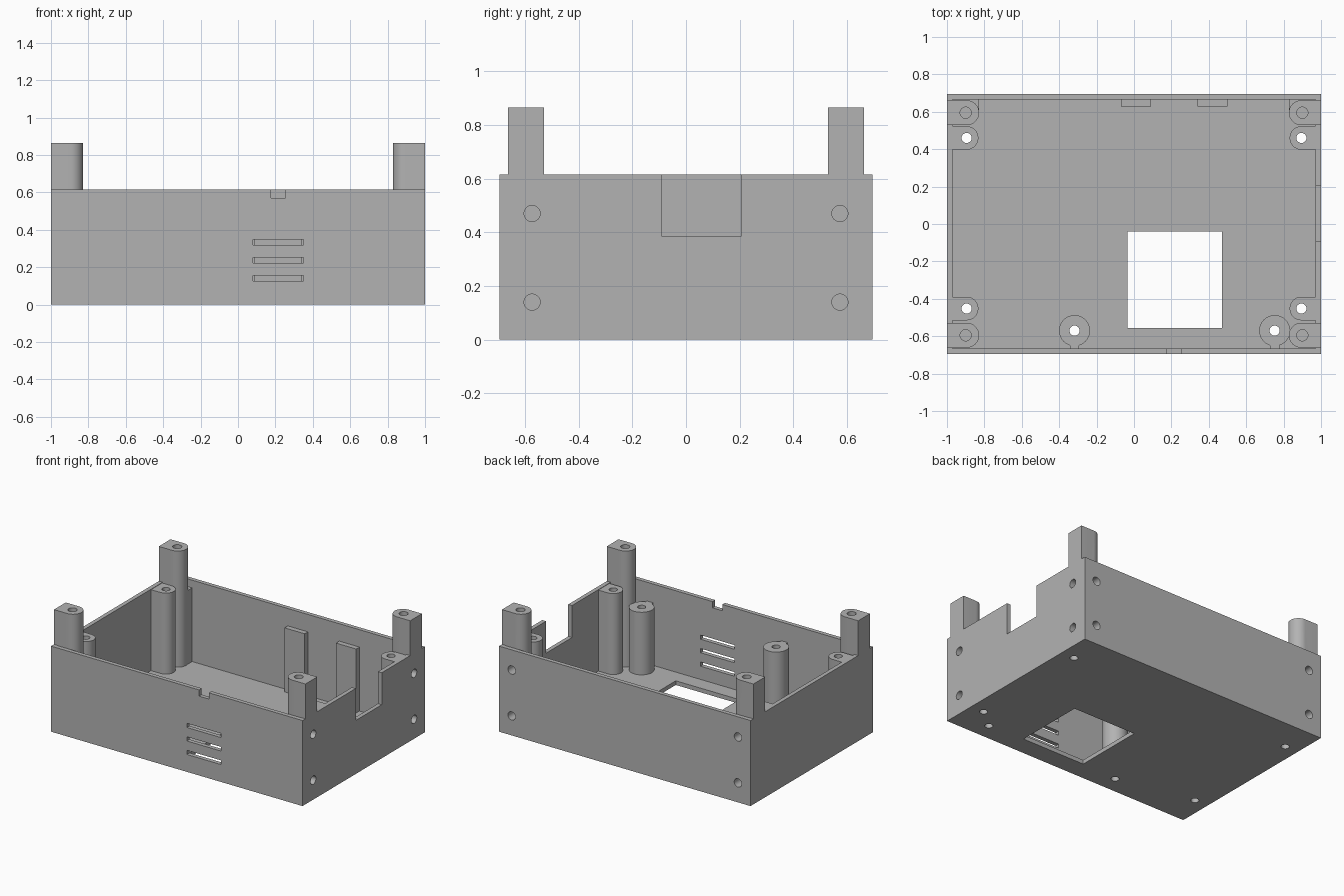
import bpy, bmesh, math

cube = bpy.data.objects.get("Cube")
if cube:
    bpy.data.objects.remove(cube, do_unlink=True)

HALF_X, HALF_Y, RIM, POST_TOP = 1.0, 0.695, 0.615, 0.865
WALL = 0.03
scene = bpy.context.scene

grey = bpy.data.materials.new("plain grey")
grey.use_nodes = True
grey.diffuse_color = (0.45, 0.45, 0.45, 1)
grey.node_tree.nodes["Principled BSDF"].inputs["Base Color"].default_value = grey.diffuse_color

cutters = bpy.data.collections.new("cutters")
scene.collection.children.link(cutters)
parts = []


def prism(name, outline, z0, z1, group=None):
    """Extrude a counter-clockwise outline from z0 to z1."""
    bm = bmesh.new()
    face = bm.faces.new([bm.verts.new((x, y, z0)) for x, y in outline])
    top = bmesh.ops.extrude_face_region(bm, geom=[face])["geom"]
    bmesh.ops.translate(bm, vec=(0, 0, z1 - z0),
                        verts=[v for v in top if isinstance(v, bmesh.types.BMVert)])
    bmesh.ops.recalc_face_normals(bm, faces=bm.faces)
    mesh = bpy.data.meshes.new(name)
    bm.to_mesh(mesh)
    bm.free()
    mesh.materials.append(grey)
    obj = bpy.data.objects.new(name, mesh)
    (group or scene.collection).objects.link(obj)
    if group:
        obj.hide_render = True
    else:
        parts.append(obj)
    return obj


def box(name, x0, x1, y0, y1, z0, z1, group=None):
    return prism(name, [(x0, y0), (x1, y0), (x1, y1), (x0, y1)], z0, z1, group)


def arc(cx, cy, r, start, end, steps):
    angles = [math.radians(start + (end - start) * i / steps) for i in range(steps + 1)]
    return [(cx + r * math.cos(a), cy + r * math.sin(a)) for a in angles]


def disc(r, cx=0, cy=0):
    return arc(cx, cy, r, 0, 360, 32)[:-1]


def tab(name, side, cy, r, z0, z1, outer):
    """Round-nosed column that runs flat into a side wall."""
    nose = arc(-0.895, cy, r, -90, 90, 16)
    outline = nose + [(-outer, cy + r), (-outer, cy - r)]
    return prism(name, [(-side * x, y) for x, y in outline], z0, z1)


def side_label(side):
    return "left" if side > 0 else "right"


# Tray: floor and four walls
box("tray", -HALF_X, HALF_X, -HALF_Y, HALF_Y, 0, RIM)
box("cavity", -HALF_X + WALL, HALF_X - WALL, -HALF_Y + WALL, HALF_Y - WALL, WALL, 1, cutters)

# Floor window, side and front rim notches, vent slots
box("floor_window", -0.035, 0.47, -0.555, -0.04, -0.1, 0.1, cutters)
box("side_notch", 0.95, 1.1, -0.09, 0.205, 0.385, 1, cutters)
box("front_notch", 0.177, 0.255, -0.8, -0.64, 0.57, 1, cutters)
for z in (0.14, 0.237, 0.334):
    box("vent_slot", 0.08, 0.35, -0.8, -0.64, z - 0.015, z + 0.015, cutters)

# The cavity only hollows the tray, so cut it before the columns are made
bpy.context.view_layer.update()


def cut(obj, **operand):
    bpy.context.view_layer.objects.active = obj
    mod = obj.modifiers.new("cut", 'BOOLEAN')
    mod.operation = 'DIFFERENCE'
    mod.solver = 'EXACT'
    for key, value in operand.items():
        setattr(mod, key, value)
    bpy.ops.object.modifier_apply(modifier=mod.name)


cavity = cutters.objects["cavity"]
cut(parts[0], object=cavity)
bpy.data.objects.remove(cavity, do_unlink=True)

# Corner lid posts, board columns and their screw holes
for side in (-1, 1):
    for end, word in ((-1, "front"), (1, "back")):
        label = f"{word}_{side_label(side)}"
        y = end * 0.595
        tab(label + "_lid_post", side, y, 0.067, 0.01, POST_TOP, HALF_X)
        prism("post_hole", disc(0.03, side * 0.9, y), 0.65, 1, cutters)
        y = 0.46 if end > 0 else -0.452
        tab(label + "_board_column", side, y, 0.063, 0.01, RIM - 0.003, 0.985)
        prism("column_hole", disc(0.027, side * 0.895, y), -0.1, 1, cutters)
    # Filler block between back post and back wall
    x0, x1 = sorted((side * 0.83, side * 0.985))
    box(f"back_{side_label(side)}_filler", x0, x1, 0.6, 0.68, 0.01, 0.56)

# Round front bosses with a neck to the front wall
for x, label in ((-0.318, "right"), (0.752, "left")):
    prism(f"front_{label}_boss", disc(0.083, x, -0.57), 0.01, 0.48)
    box(f"front_{label}_boss_neck", x - 0.025, x + 0.025, -0.68, -0.64, 0.01, 0.48)
    prism("boss_hole", disc(0.027, x, -0.57), -0.1, 1, cutters)

# Ribs on the back wall
for x in (-0.07, 0.34):
    box("back_rib", x, x + 0.16, 0.628, 0.68, 0.01, 0.49)

# Blind screw holes in the left and back walls
for z in (0.14, 0.47):
    for s in (-1, 1):
        hole = prism("side_screw_hole", disc(0.03), -0.1, 0.1, cutters)
        hole.rotation_euler = (0, math.pi / 2, 0)
        hole.location = (1.01, s * 0.573, z)
        hole = prism("back_screw_hole", disc(0.03), -0.1, 0.1, cutters)
        hole.rotation_euler = (math.pi / 2, 0, 0)
        hole.location = (s * 0.9, HALF_Y + 0.01, z)

# Cut everything, then drop the cutters
bpy.context.view_layer.update()
for obj in parts:
    cut(obj, operand_type='COLLECTION', collection=cutters)
for obj in list(cutters.objects):
    bpy.data.objects.remove(obj, do_unlink=True)
bpy.data.collections.remove(cutters)

# Smooth the round columns, keep hard edges
bpy.ops.object.select_all(action='DESELECT')
for obj in parts:
    obj.select_set(True)
bpy.context.view_layer.objects.active = parts[0]
bpy.ops.object.shade_smooth_by_angle(angle=math.radians(30))
